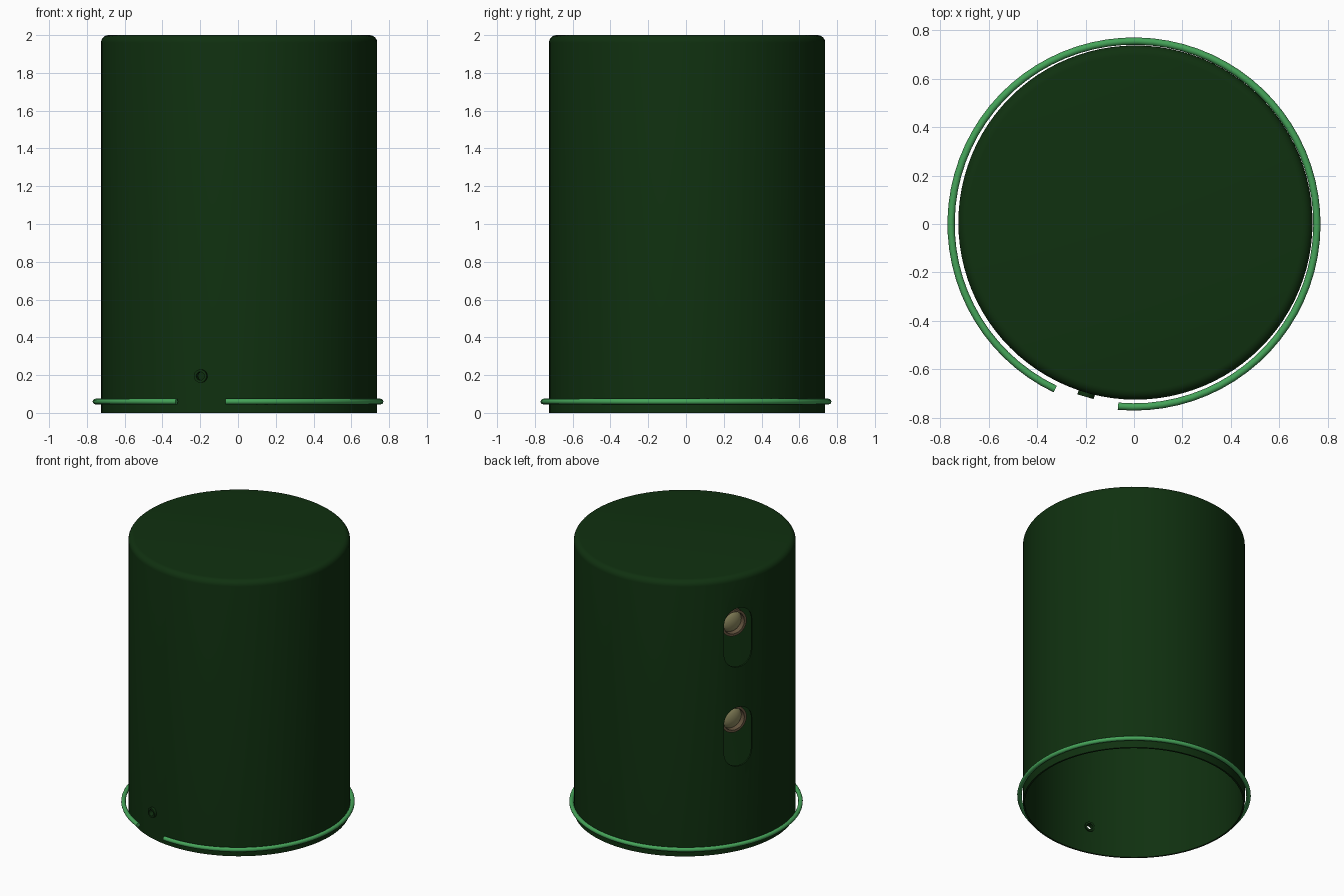
import bpy, bmesh
from math import sin, cos, pi, radians
from mathutils import Matrix

if "Cube" in bpy.data.objects:
    bpy.data.objects.remove(bpy.data.objects["Cube"])

CX, CY = 0.006, 0.006          # can axis
SLOT_AZ, HOLE_AZ = radians(154), radians(254)


def material(name, rgb):
    m = bpy.data.materials.new(name)
    m.diffuse_color = (*rgb, 1)
    m.use_nodes = True
    m.node_tree.nodes["Principled BSDF"].inputs["Base Color"].default_value = m.diffuse_color
    return m


dark = material("dark_green", (0.005, 0.03, 0.005))
light = material("light_green", (0.06, 0.37, 0.1))
brown = material("brown", (0.13, 0.09, 0.05))
beige = material("beige", (0.28, 0.26, 0.12))


def finish(name, bm, mat=None, matrix=Matrix()):
    bmesh.ops.remove_doubles(bm, verts=bm.verts, dist=1e-5)
    bmesh.ops.recalc_face_normals(bm, faces=bm.faces)
    me = bpy.data.meshes.new(name)
    bm.to_mesh(me)
    bm.free()
    ob = bpy.data.objects.new(name, me)
    ob.matrix_world = matrix
    bpy.context.collection.objects.link(ob)
    if mat:
        me.materials.append(mat)
    return ob


def lathe(name, profile, n, mat=None, matrix=Matrix(), closed=False):
    bm = bmesh.new()
    rows = [[bm.verts.new((r * cos(2 * pi * i / n), r * sin(2 * pi * i / n), z))
             for i in range(n)] for r, z in profile]
    pairs = list(zip(rows, rows[1:] + rows[:1])) if closed else list(zip(rows, rows[1:]))
    for a, b in pairs:
        for i in range(n):
            j = (i + 1) % n
            bm.faces.new((a[i], a[j], b[j], b[i]))
    return finish(name, bm, mat, matrix)


def radial(az, r, z):
    """Local z points outward from the can at angle az."""
    return (Matrix.Translation((CX + r * cos(az), CY + r * sin(az), z))
            @ Matrix.Rotation(az, 4, 'Z') @ Matrix.Rotation(pi / 2, 4, 'Y'))


def smooth(ob):
    bpy.ops.object.select_all(action='DESELECT')
    ob.select_set(True)
    bpy.context.view_layer.objects.active = ob
    bpy.ops.object.shade_smooth_by_angle(angle=radians(35))


def slot_cutter(z):
    bm = bmesh.new()
    w, h = 0.105, 0.11
    pts = []
    for k in range(26):
        a = pi * (k if k < 13 else k - 1) / 12
        pts.append((w * cos(a), w * sin(a) + (h if k < 13 else -h)))
    # local x is -z of the world, local y runs along the wall
    f = bm.faces.new([bm.verts.new((q, p, -0.15)) for p, q in pts])
    ext = bmesh.ops.extrude_face_region(bm, geom=[f])
    bmesh.ops.translate(bm, vec=(0, 0, 0.3),
                        verts=[v for v in ext['geom'] if isinstance(v, bmesh.types.BMVert)])
    return finish("slot_cutter", bm, None, radial(SLOT_AZ, 0.73, z))


# Can: thin shell, closed rounded top, open bottom
R, B, T = 0.731, 0.04, 0.012
outer = [(R, 0)] + [(R - B + B * cos(a), 2 - B + B * sin(a))
                    for a in (k * pi / 12 for k in range(7))] + [(0, 2)]
inner = [(0, 2 - T)] + [(R - B + (B - T) * cos(a), 2 - B + (B - T) * sin(a))
                        for a in (k * pi / 12 for k in range(6, -1, -1))] + [(R - T, 0)]
can = lathe("can", outer + inner[:], 96, dark, Matrix.Translation((CX, CY, 0)), closed=True)
# drop the degenerate axis faces left between the two poles
bm = bmesh.new()
bm.from_mesh(can.data)
bmesh.ops.dissolve_degenerate(bm, edges=bm.edges, dist=1e-6)
axis = [e for e in bm.edges if all(v.co.xy.length < 1e-4 for v in e.verts)]
if axis:
    bmesh.ops.delete(bm, geom=axis, context='EDGES')
bm.to_mesh(can.data)
bm.free()

# Cut the two slots and the cable hole
cutters = [slot_cutter(1.55), slot_cutter(0.83),
           lathe("hole_cutter", [(0, -0.1), (0.022, -0.1), (0.022, 0.1), (0, 0.1)], 24,
                 None, radial(HOLE_AZ, 0.73, 0.195))]
bpy.context.view_layer.objects.active = can
for c in cutters:
    mod = can.modifiers.new("cut", 'BOOLEAN')
    mod.object, mod.operation, mod.solver = c, 'DIFFERENCE', 'EXACT'
    bpy.context.view_layer.update()
    bpy.ops.object.modifier_apply(modifier=mod.name)
    bpy.data.objects.remove(c)
smooth(can)

# Cable grommet
smooth(lathe("grommet", [(0.022, -0.02), (0.035, -0.02), (0.035, 0.018), (0.022, 0.018)],
             24, dark, radial(HOLE_AZ, 0.73, 0.195), closed=True))

# Lamps behind the slots: tube rim with a domed lens
for label, z in (("upper", 1.63), ("lower", 0.93)):
    smooth(lathe(label + "_lamp_rim", [(0.078, -0.08), (0.095, -0.08), (0.095, 0), (0.078, 0)],
                 32, brown, radial(SLOT_AZ, 0.67, z), closed=True))
    dome = [(0.08 * cos(k * pi / 12), 0.04 * sin(k * pi / 12) - 0.05) for k in range(7)]
    smooth(lathe(label + "_lamp_lens", [(0, -0.07), (0.08, -0.07)] + dome, 32, beige,
                 radial(SLOT_AZ, 0.67, z)))

# Open wire ring round the base
bm = bmesh.new()
N, M, RR, W = 72, 12, 0.755, 0.015
start, end = radians(-95), radians(244.5)
rings = []
for i in range(N + 1):
    a = start + (end - start) * i / N
    rings.append([bm.verts.new(((RR + W * cos(t)) * cos(a), (RR + W * cos(t)) * sin(a),
                                0.06 + W * sin(t)))
                  for t in (2 * pi * j / M for j in range(M))])
for a, b in zip(rings, rings[1:]):
    for j in range(M):
        bm.faces.new((a[j], a[(j + 1) % M], b[(j + 1) % M], b[j]))
bm.faces.new(rings[0])
bm.faces.new(rings[-1])
smooth(finish("base_ring", bm, light))
